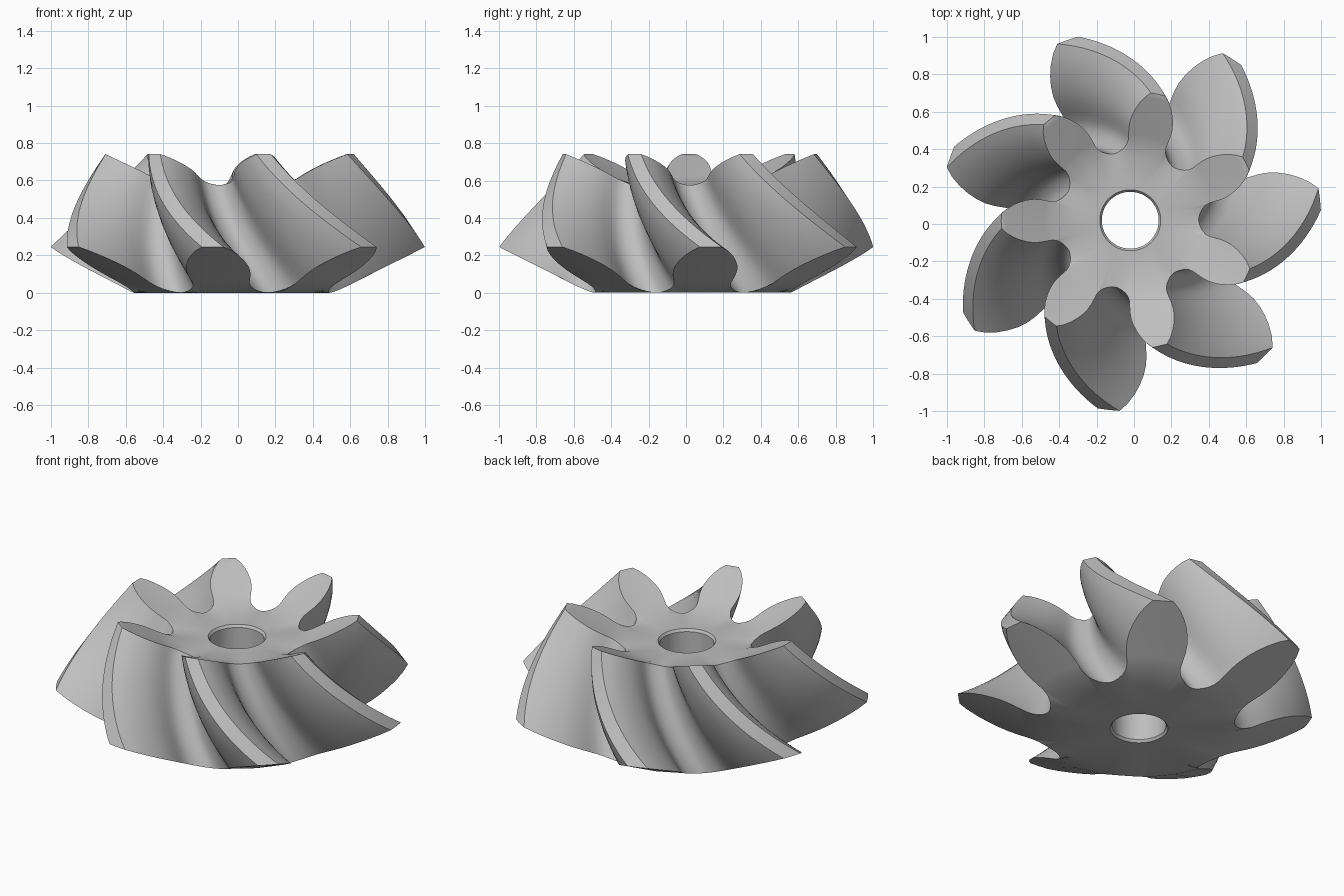
import bpy, bmesh
from math import sin, cos, radians

cube = bpy.data.objects.get("Cube")
if cube:
    bpy.data.objects.remove(cube)

TEETH, LAYERS = 7, 24
CX, CY, APEX = -0.02, 0.02, 1.775
PITCH = 360 / TEETH
ROOT = 0.54

# Half tooth outline at the large end: radius, angle from the tooth centre
half = [(1.02, 0), (1.02, 3.3), (0.98, 5.7), (0.93, 8.0), (0.88, 9.9), (0.83, 11.5),
        (0.78, 12.7), (0.73, 13.35), (0.68, 13.6), (0.64, 13.8), (0.605, 14.9),
        (0.578, 17), (0.557, 20), (0.545, 22.8), (ROOT, PITCH / 2)]
M = len(half)
NECK = 9
N = 2 * M - 2          # outline points per tooth

bm = bmesh.new()


def place(r, angle, t):
    """Put a large-end point on the section at t, shrunk to the apex and twisted."""
    s = 1 - 0.324 * t
    a = radians(109.2 - 37.1 * t + 5.4 * t * t + angle)
    z = max(0, r - ROOT) * 0.51
    return bm.verts.new((CX + r * s * cos(a), CY + r * s * sin(a), APEX + (z - APEX) * s))


def bridge(a, b):
    """Join two closed rings of equal length with quads."""
    for i in range(len(a)):
        j = (i + 1) % len(a)
        bm.faces.new((a[i], a[j], b[j], b[i]))


# Tooth flanks: stacked outlines from the large end to the small end
outline = [(r, -a) for r, a in reversed(half)] + half[1:-1]
layers = []
for n in range(LAYERS + 1):
    layers.append([place(r, k * PITCH + a, n / LAYERS)
                   for k in range(TEETH) for r, a in outline])
for low, high in zip(layers, layers[1:]):
    bridge(low, high)


def end_face(edge, t):
    """Fill one end: conical tooth faces and a flat hub; returns the hub's bore ring."""
    rim, angles = [], []
    for k in range(TEETH):
        tip = k * N + M - 1
        left = [edge[(tip + p) % len(edge)] for p in range(M)]
        right = [edge[tip - p] for p in range(M)]
        mid = [edge[tip]] + [place(half[p][0], k * PITCH, t) for p in range(1, NECK + 1)]
        for side in (left, right):
            bm.faces.new((mid[0], side[1], mid[1]))
            for p in range(1, NECK):
                bm.faces.new((mid[p], side[p], side[p + 1], mid[p + 1]))
        rim += right[:NECK - 1:-1] + [mid[NECK]] + left[NECK:M - 1]
        fillet = [a for r, a in half[NECK:]]
        angles += [k * PITCH + a for a in [-f for f in reversed(fillet)] + [0] + fillet[:-1]]
    hub = [place(0.48, a, t) for a in angles]
    bridge(rim, hub)
    # Bore edge with a small chamfer, on a fixed angular grid
    count = len(hub)
    step = 360 / count
    shift = round(31.7 * t / step)
    z = hub[0].co.z
    rings = []
    for r, dz in ((0.163, 0), (0.152, 0.015)):
        h = z + dz * (1 - 2 * t)
        a0 = 109.2 - PITCH / 2 - shift * step
        rings.append([bm.verts.new((CX + r * cos(radians(a0 + i * step)),
                                    CY + r * sin(radians(a0 + i * step)), h))
                      for i in range(count)])
    bridge(hub, rings[0])
    bridge(rings[0], rings[1])
    return rings[1][shift:] + rings[1][:shift]


# End faces and the bore wall between them
bridge(end_face(layers[0], 0), end_face(layers[-1], 1))
bmesh.ops.recalc_face_normals(bm, faces=bm.faces)

mesh = bpy.data.meshes.new("spiral_bevel_gear")
bm.to_mesh(mesh)
bm.free()
gear = bpy.data.objects.new("spiral_bevel_gear", mesh)
bpy.context.collection.objects.link(gear)

# Plain grey metal
grey = (0.52, 0.52, 0.52, 1)
mat = bpy.data.materials.new("grey_metal")
mat.use_nodes = True
mat.diffuse_color = grey
mat.node_tree.nodes["Principled BSDF"].inputs["Base Color"].default_value = grey
mesh.materials.append(mat)

bpy.ops.object.select_all(action='DESELECT')
gear.select_set(True)
bpy.context.view_layer.objects.active = gear
bpy.ops.object.shade_smooth_by_angle(angle=radians(32))
